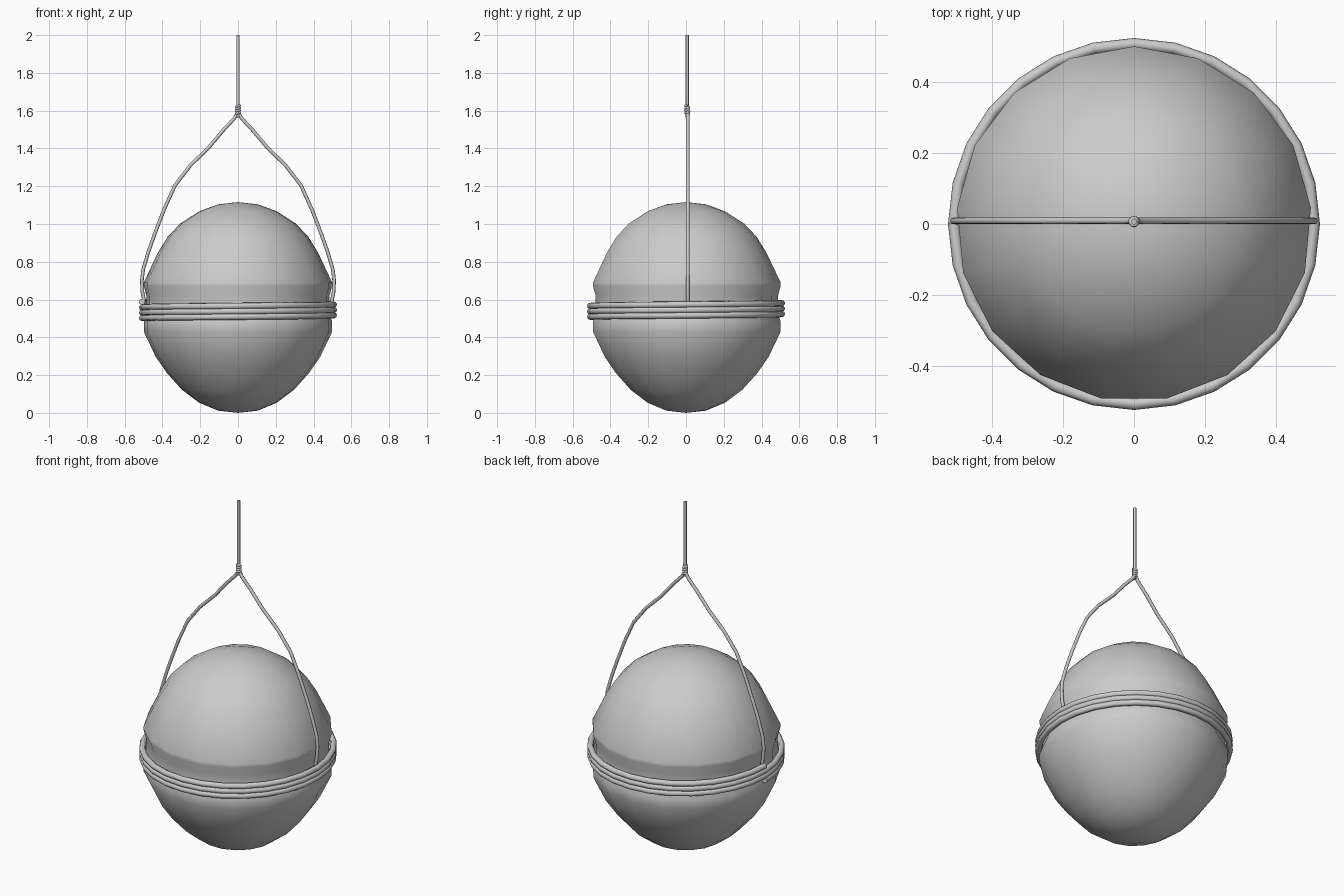
import bpy, bmesh, math
from math import sin, cos, pi

if "Cube" in bpy.data.objects:
    bpy.data.objects.remove(bpy.data.objects["Cube"])

ROPE_Y = 0.011


def lathe(name, profile, sides, phase):
    """Closed body of revolution; first and last profile points are poles."""
    bm = bmesh.new()
    bottom = bm.verts.new((0, 0, profile[0][1]))
    top = bm.verts.new((0, 0, profile[-1][1]))
    rings = [[bm.verts.new((r * cos(phase + 2 * pi * i / sides),
                            r * sin(phase + 2 * pi * i / sides), z))
              for i in range(sides)] for r, z in profile[1:-1]]
    for i in range(sides):
        j = (i + 1) % sides
        bm.faces.new((bottom, rings[0][j], rings[0][i]))
        bm.faces.new((top, rings[-1][i], rings[-1][j]))
        for a, b in zip(rings, rings[1:]):
            bm.faces.new((a[i], a[j], b[j], b[i]))
    mesh = bpy.data.meshes.new(name)
    bm.to_mesh(mesh)
    bm.free()
    mesh.shade_smooth()
    obj = bpy.data.objects.new(name, mesh)
    bpy.context.collection.objects.link(obj)
    return obj


def rope(name, points, radius):
    """Round tube along a polyline."""
    curve = bpy.data.curves.new(name, 'CURVE')
    curve.dimensions = '3D'
    curve.bevel_depth = radius
    curve.bevel_resolution = 2
    curve.use_fill_caps = True
    spline = curve.splines.new('POLY')
    spline.points.add(len(points) - 1)
    for p, co in zip(spline.points, points):
        p.co = (*co, 1)
    spline.use_smooth = True
    obj = bpy.data.objects.new(name, curve)
    bpy.context.collection.objects.link(obj)
    return obj


def helix(radius, z0, z1, turns, steps, start, y=0.0):
    n = int(turns * steps)
    return [(radius * cos(start + 2 * pi * i / steps),
             y + radius * sin(start + 2 * pi * i / steps),
             z0 + (z1 - z0) * i / n) for i in range(n + 1)]


# Hanging ball with a groove round its middle
lathe("ball", [(0, 0.0), (0.106, 0.012), (0.207, 0.054), (0.298, 0.122),
               (0.378, 0.211), (0.437, 0.296), (0.501, 0.43), (0.501, 0.485),
               (0.487, 0.52), (0.487, 0.62), (0.501, 0.672), (0.501, 0.69),
               (0.426, 0.848), (0.374, 0.932), (0.308, 1.002), (0.207, 1.067),
               (0.106, 1.104), (0, 1.116)], 17, pi / 2)

# Rope wound three times round the groove
rope("wound_rope", helix(0.508, 0.502, 0.588, 3, 28, pi), 0.0165)

# Two slack rope arms rising to the knot
arm = [(0.495, 0.585), (0.506, 0.64), (0.509, 0.70), (0.502, 0.76),
       (0.472, 0.86), (0.438, 0.955), (0.39, 1.08), (0.333, 1.205),
       (0.254, 1.308), (0.155, 1.405), (0.075, 1.50), (0.02, 1.558),
       (0.004, 1.585), (0.004, 1.62)]
for side, label in ((-1, "left"), (1, "right")):
    rope(label + "_rope_arm", [(side * x, ROPE_Y * 0.8, z) for x, z in arm], 0.0095)

# Single rope going up from the knot
rope("top_rope", [(0, ROPE_Y * 0.6, z) for z in (1.565, 1.7, 1.85, 2.0)], 0.0085)

# Binding wrapped round the junction
rope("knot", helix(0.0095, 1.578, 1.628, 4, 12, 0, ROPE_Y * 0.6), 0.0065)
